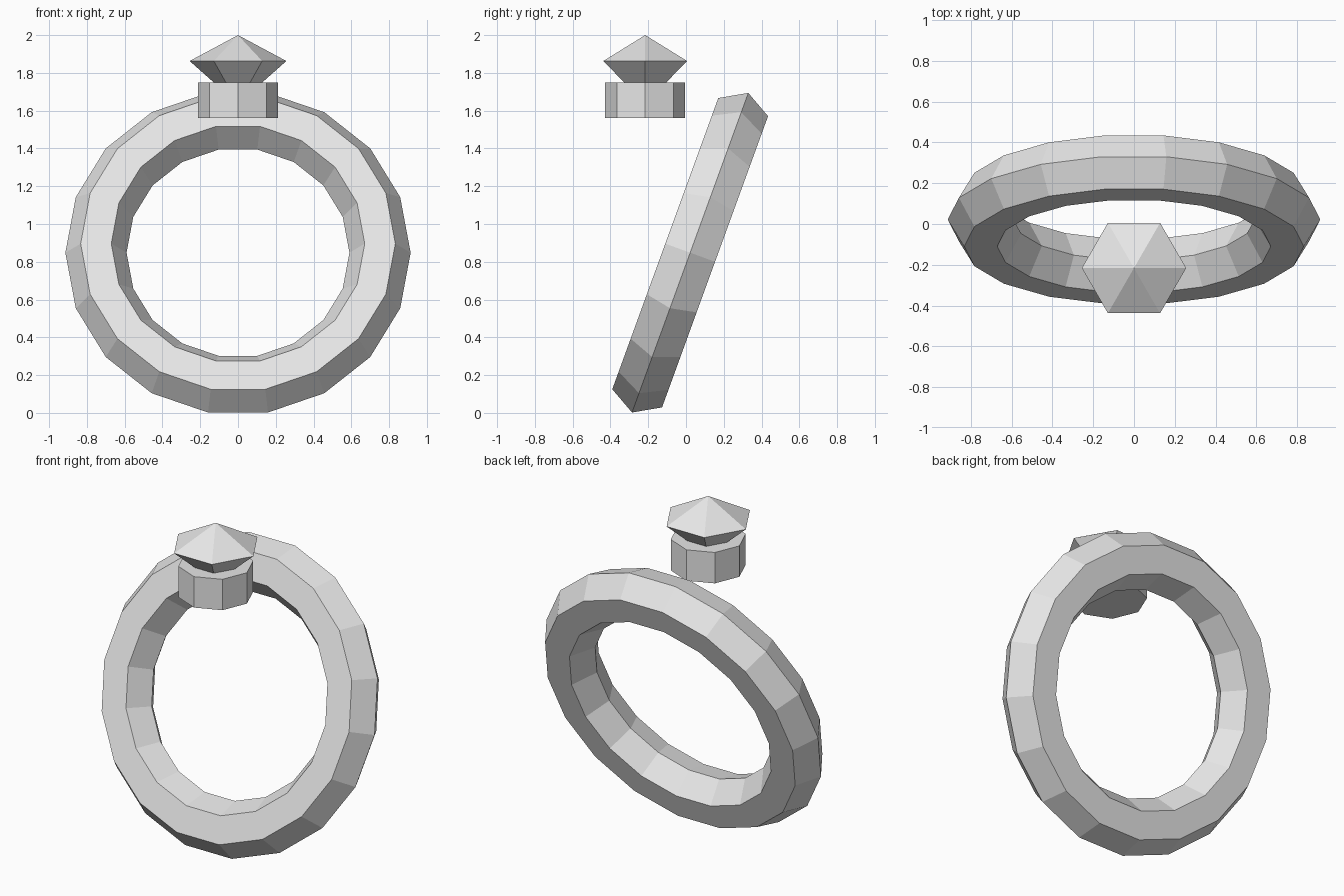
import bpy
import bmesh
from math import cos, sin, pi, radians

old = bpy.data.objects.get("Cube")
if old:
    bpy.data.objects.remove(old, do_unlink=True)

GREY = (0.8, 0.8, 0.8, 1.0)
metal = bpy.data.materials.new("plain_grey")
metal.use_nodes = True
metal.diffuse_color = GREY
metal.node_tree.nodes["Principled BSDF"].inputs["Base Color"].default_value = GREY


def lathe(name, profile, sides, location, closed=False, tilt=0.0):
    """Turn a (radius, height) profile around z; radius 0 makes a tip."""
    bm = bmesh.new()
    rings = []
    for r, z in profile:
        count = sides if r > 0 else 1
        rings.append([bm.verts.new((r * cos(2 * pi * i / sides),
                                    r * sin(2 * pi * i / sides), z))
                      for i in range(count)])
    pairs = list(zip(rings, rings[1:]))
    if closed:
        pairs.append((rings[-1], rings[0]))
    for a, b in pairs:
        for i in range(sides):
            j = (i + 1) % sides
            corners = [a[i % len(a)], a[j % len(a)], b[j % len(b)], b[i % len(b)]]
            bm.faces.new(list(dict.fromkeys(corners)))
    if not closed:
        for ring in (rings[0], rings[-1]):
            if len(ring) > 1:
                bm.faces.new(ring)
    bmesh.ops.recalc_face_normals(bm, faces=bm.faces)
    mesh = bpy.data.meshes.new(name)
    bm.to_mesh(mesh)
    bm.free()
    mesh.materials.append(metal)
    obj = bpy.data.objects.new(name, mesh)
    obj.location = location
    obj.rotation_euler.x = tilt
    bpy.context.collection.objects.link(obj)
    return obj


# Leaning band with a hexagonal section
MAJOR, MINOR = 0.752, 0.162
section = [(MAJOR + MINOR * cos(k * pi / 3), MINOR * sin(k * pi / 3))
           for k in range(6)]
lathe("ring_band", section, 18, (0, 0.022, 0.848), closed=True, tilt=radians(70))

# Octagonal setting and the six-sided stone seated in it
lathe("stone_setting", [(0.212, 1.56), (0.212, 1.75)], 8, (0, -0.216, 0))
lathe("cut_stone", [(0, 1.635), (0.256, 1.863), (0, 2.0)], 6, (0, -0.216, 0))
